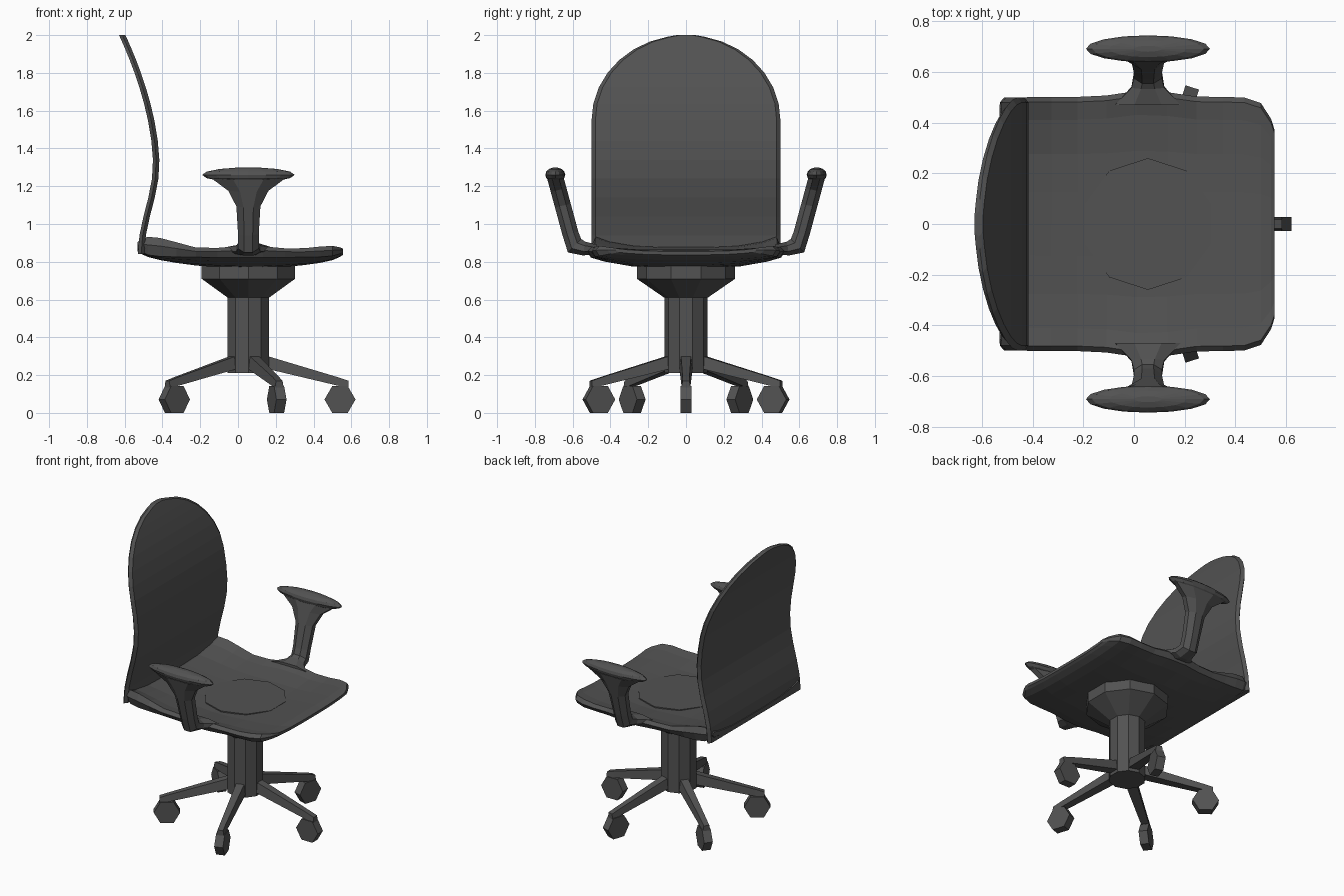
import bpy, bmesh
from math import sin, cos, pi, radians, sqrt

cube = bpy.data.objects.get("Cube")
if cube:
    bpy.data.objects.remove(cube)

dark_grey = bpy.data.materials.new("dark_grey")
dark_grey.use_nodes = True
grey_level = 0.085
colour = (grey_level, grey_level, grey_level, 1)
dark_grey.diffuse_color = colour
dark_grey.node_tree.nodes["Principled BSDF"].inputs["Base Color"].default_value = colour

CENTRE = 0.055  # x of the column axis


def loft(name, rings):
    """Skin a list of equal rings and cap both ends."""
    bm = bmesh.new()
    rows = [[bm.verts.new(point) for point in ring] for ring in rings]
    count = len(rows[0])
    for lower, upper in zip(rows, rows[1:]):
        for i in range(count):
            j = (i + 1) % count
            bm.faces.new((lower[i], lower[j], upper[j], upper[i]))
    bm.faces.new(rows[0])
    bm.faces.new(rows[-1])
    bmesh.ops.recalc_face_normals(bm, faces=bm.faces)
    mesh = bpy.data.meshes.new(name)
    bm.to_mesh(mesh)
    bm.free()
    mesh.materials.append(dark_grey)
    obj = bpy.data.objects.new(name, mesh)
    bpy.context.collection.objects.link(obj)


def circle(count, phase=0):
    """Unit circle as (cosine, sine) pairs."""
    angles = [2 * pi * i / count + phase for i in range(count)]
    return [(cos(angle), sin(angle)) for angle in angles]


def oval(z, radius_x, radius_y, count, centre_y=0):
    """Horizontal ring around the column axis with a vertex towards +y."""
    return [(CENTRE + radius_x * s, centre_y + radius_y * c, z)
            for c, s in circle(count)]


# Column and seat mount, ten sided
column_radius, mount_radius = 0.115, 0.26
loft("column", [oval(z, column_radius, column_radius, 10) for z in (0.21, 0.63)])
mount_profile = [(0.61, column_radius), (0.71, mount_radius), (0.848, mount_radius)]
loft("seat_mount", [oval(z, radius, radius, 10) for z, radius in mount_profile])

# Five tapered legs with hexagonal casters
leg_sections = [(0.07, 0.24, 0.31, 0.036), (0.47, 0.145, 0.19, 0.024),
                (0.53, 0.135, 0.17, 0.024)]
caster_distance, caster_radius = 0.485, 0.082
for number, (c, s) in enumerate(circle(5), start=1):

    def place(outward, sideways, z):
        return (CENTRE + outward * c - sideways * s,
                outward * s + sideways * c, z)

    leg = []
    for outward, bottom, top, width in leg_sections:
        ridge = width * 0.75
        leg.append([place(outward, -width, bottom), place(outward, width, bottom),
                    place(outward, ridge, top), place(outward, -ridge, top)])
    loft(f"leg_{number}", leg)
    loft(f"caster_{number}",
         [[place(caster_distance + caster_radius * u, side,
                 caster_radius * (v + sqrt(3) / 2))
           for u, v in circle(6)] for side in (-0.028, 0.028)])


def seat_section(v):
    """Closed seat cross-section, v runs from -1 at the back to 1 at the front."""
    x = 0.012 + 0.543 * v
    reach = x - CENTRE
    corner = abs(v) ** 16
    half_width = 0.502 - corner * (0.13 if v > 0 else 0.03)
    half_width += 0.03 * max(0, 1 - abs(reach) / 0.2)
    top_middle = 0.836 + 0.16 * reach ** 2
    low_middle = 0.765 + 0.2 * reach ** 2
    top_edge = 0.884 + 0.01 * cos(4 * pi * reach) + 0.2 * max(0, -reach - 0.25)
    low_edge = 0.83
    upper, lower = [], []
    for step in (-0.96, -0.82, -0.55, -0.25, 0, 0.25, 0.55, 0.82, 0.96):
        top = top_middle + (top_edge - top_middle) * step ** 4
        low = low_middle + (low_edge - low_middle) * abs(step) ** 3
        middle = (top + low) / 2
        thickness = (top - low) * (1 - 0.7 * corner)
        upper.append((x, step * half_width, middle + thickness / 2))
        lower.append((x, step * half_width, middle - thickness / 2))
    rim = (top_edge + low_edge) / 2
    return upper + [(x, half_width, rim)] + lower[::-1] + [(x, -half_width, rim)]


# Dished seat, with sections gathered towards both ends
loft("seat", [seat_section(sin(pi / 2 * i / 7)) for i in range(-7, 8)])


def backrest_section(z, half_width):
    """Bevelled slice of the backrest, bulging forward at the lumbar height."""
    lumbar = 1.32
    rise = z - lumbar
    if rise > 0:
        x = -0.433 - 0.18 * (rise / (2 - lumbar)) ** 1.75
    else:
        x = -0.433 - 0.04 * (1 - cos(pi * rise / 0.48))
    front, rear, inner = x + 0.017, x - 0.017, half_width - 0.02
    return [(front, inner, z), (x, half_width, z), (rear, inner, z),
            (rear, -inner, z), (x, -half_width, z), (front, -inner, z)]


# Curved backrest: straight sides below, elliptical arch above
arch_base, half_back = 1.55, 0.5
sections = [backrest_section(0.84 + 0.1 * i, half_back) for i in range(7)]
for i in range(9):
    angle = pi / 2 * i / 8
    sections.append(backrest_section(arch_base + (2 - arch_base) * sin(angle),
                                     max(half_back * cos(angle), 0.05)))
loft("backrest", sections)

# Armrests: elbow sections as y, z, path angle, half width, half thickness
arm_sections = [(0.47, 0.865, 0, 0.13, 0.025), (0.54, 0.87, 10, 0.065, 0.037),
                (0.59, 0.885, 45, 0.055, 0.05)]
# Leaning post that flares towards the pad
for t in (0, 0.5, 0.78, 1):
    arm_sections.append((0.612 + 0.08 * t, 0.95 + 0.295 * t, 77,
                         0.055 + 0.14 * t ** 4, 0.043))
octagon = [(c * 1.08, s * 1.08) for c, s in circle(8, pi / 8)]
for label, mirror in (("left", 1), ("right", -1)):
    arm = []
    for y, z, degrees, half_width, thickness in arm_sections:
        tilt = radians(degrees)
        arm.append([(CENTRE + half_width * c,
                     mirror * (y - sin(tilt) * thickness * s),
                     z + cos(tilt) * thickness * s) for c, s in octagon])
    loft(f"{label}_arm", arm)
    # Lens-shaped pad, cut flat underneath
    pad = []
    for i in range(-2, 4):
        angle = pi * i / 7
        pad.append(oval(1.26 + 0.04 * sin(angle), 0.245 * cos(angle),
                        0.053 * cos(angle), 16, mirror * 0.692))
    loft(f"{label}_arm_pad", pad)
